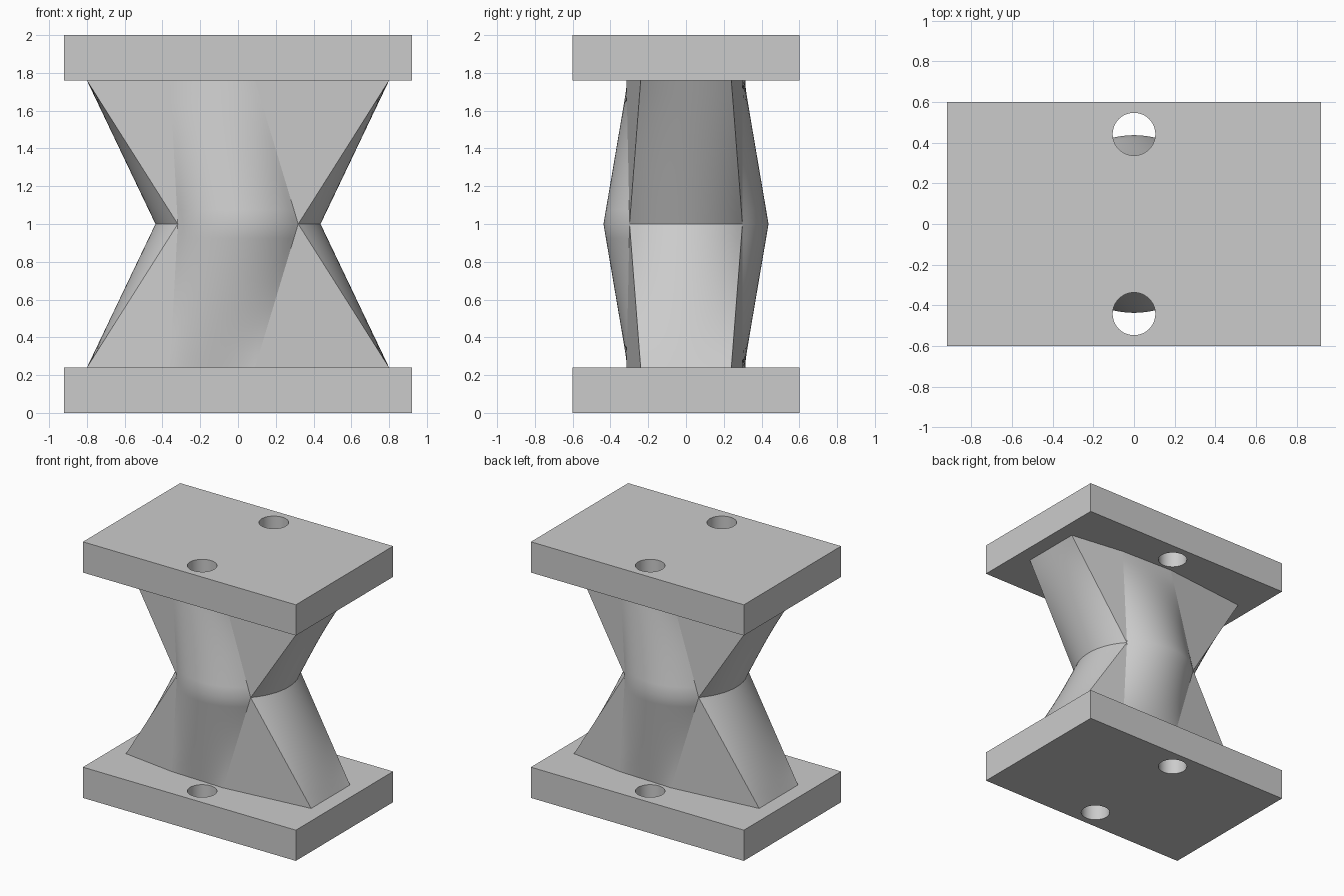
import bpy, bmesh, math
from mathutils import Vector, Matrix

cube = bpy.data.objects.get("Cube")
if cube:
    bpy.data.objects.remove(cube, do_unlink=True)

# One plain grey for everything
grey = bpy.data.materials.new("plain_grey")
grey.use_nodes = True
colour = (0.6, 0.6, 0.6, 1)
grey.diffuse_color = colour
grey.node_tree.nodes["Principled BSDF"].inputs["Base Color"].default_value = colour

THICK, HOLE_Y, HOLE_R = 0.24, 0.442, 0.105
MID_Z, WAIST_R = 1.0, 0.437


def activate(obj):
    bpy.ops.object.select_all(action='DESELECT')
    obj.select_set(True)
    bpy.context.view_layer.objects.active = obj


def make_plate(name, z):
    """Rectangular plate with two round through holes."""
    bpy.ops.mesh.primitive_cube_add(size=1, location=(0, 0, z))
    plate = bpy.context.object
    plate.name = name
    plate.scale = (1.84, 1.2, THICK)
    bpy.ops.object.transform_apply(location=False, rotation=False, scale=True)
    plate.data.materials.append(grey)
    for side in (-1, 1):
        bpy.ops.mesh.primitive_cylinder_add(vertices=48, radius=HOLE_R, depth=1,
                                            location=(0, side * HOLE_Y, z))
        cutter = bpy.context.object
        cutter.hide_render = True
        cutter.data.materials.append(grey)
        activate(plate)
        cut = plate.modifiers.new("hole", 'BOOLEAN')
        cut.operation = 'DIFFERENCE'
        cut.object = cutter
        bpy.ops.object.modifier_apply(modifier=cut.name)
        bpy.data.objects.remove(cutter, do_unlink=True)
    activate(plate)
    bpy.ops.object.shade_smooth_by_angle(angle=math.radians(30))


def ruled_panel(bm, arc, start, end, rows, place):
    """Straight rulings from a waist arc down to a straight foot edge."""
    cols = len(arc) - 1
    grid = []
    for j in range(rows + 1):
        t = j / rows
        grid.append([bm.verts.new(place(p.lerp(start.lerp(end, i / cols), t)))
                     for i, p in enumerate(arc)])
    for a, b in zip(grid, grid[1:]):
        for i in range(cols):
            bm.faces.new((a[i], a[i + 1], b[i + 1], b[i])).smooth = True


def waist_arc(p, q, steps=20):
    a, b = math.atan2(p.y, p.x), math.atan2(q.y, q.x)
    return [Vector((WAIST_R * math.cos(a + (b - a) * i / steps),
                    WAIST_R * math.sin(a + (b - a) * i / steps), MID_Z))
            for i in range(steps + 1)]


# Waist corners and foot outline points of one front and one side
waist_left = Vector((-0.32, -0.3, MID_Z))
waist_right = Vector((0.32, -0.3, MID_Z))
waist_back = Vector((0.32, 0.3, MID_Z))
foot_corner_l = Vector((-0.8, -0.24, THICK))
foot_l = Vector((-0.36, -0.3, THICK))
foot_r = Vector((0.09, -0.315, THICK))
foot_corner_r = Vector((0.8, -0.24, THICK))
foot_corner_b = Vector((0.8, 0.24, THICK))

front_arc = waist_arc(waist_left, waist_right)
side_arc = waist_arc(waist_right, waist_back)

# Pinched body: a half turn gives the back, a flip gives the upper half
bm = bmesh.new()
for turn in (0, math.pi):
    for flip in (1, -1):
        spin = Matrix.Rotation(turn, 3, 'Z')

        def place(p):
            q = spin @ p
            return Vector((q.x, q.y, MID_Z + flip * (q.z - MID_Z)))

        ruled_panel(bm, front_arc, foot_l, foot_r, 10, place)
        ruled_panel(bm, side_arc, foot_corner_r, foot_corner_b, 10, place)
        for tri in ((front_arc[0], foot_corner_l, foot_l),
                    (front_arc[-1], foot_r, foot_corner_r)):
            # split the two long edges to match the panel rows
            apex, a, b = tri
            prev = None
            for j in range(11):
                t = j / 10
                row = [bm.verts.new(place(apex.lerp(a, t))), bm.verts.new(place(apex.lerp(b, t)))]
                if j == 1:
                    bm.faces.new((bm.verts.new(place(apex)), row[0], row[1]))
                elif j > 1:
                    bm.faces.new((prev[0], row[0], row[1], prev[1]))
                prev = row
bmesh.ops.remove_doubles(bm, verts=bm.verts, dist=0.0005)
bmesh.ops.delete(bm, geom=[v for v in bm.verts if not v.link_faces], context='VERTS')
bmesh.ops.recalc_face_normals(bm, faces=bm.faces)
flat = [not f.smooth for f in bm.faces]
mesh = bpy.data.meshes.new("pinched_body")
bm.to_mesh(mesh)
bm.free()
mesh.materials.append(grey)
body = bpy.data.objects.new("pinched_body", mesh)
bpy.context.collection.objects.link(body)
activate(body)
bpy.ops.object.shade_smooth_by_angle(angle=math.radians(25))
for poly, is_flat in zip(mesh.polygons, flat):
    poly.use_smooth = not is_flat

make_plate("bottom_plate", THICK / 2)
make_plate("top_plate", 2 - THICK / 2)
